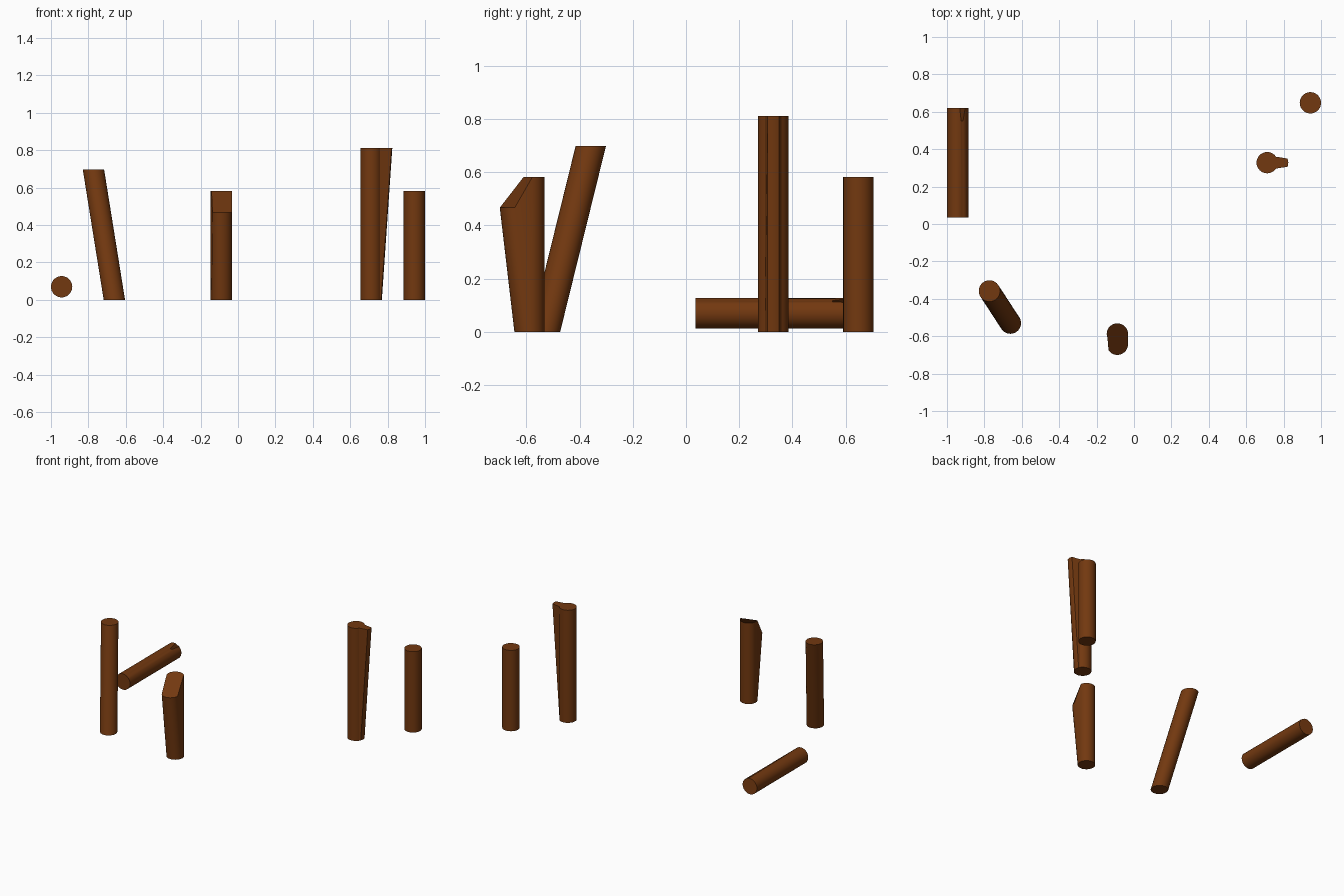
import bpy
import bmesh
import math
from mathutils import Vector

if "Cube" in bpy.data.objects:
    bpy.data.objects.remove(bpy.data.objects["Cube"])

SIDES = 32
RADIUS = 0.057

brown = bpy.data.materials.new("bark_brown")
brown.diffuse_color = (0.17, 0.04, 0.005, 1)
brown.use_nodes = True
brown.node_tree.nodes["Principled BSDF"].inputs["Base Color"].default_value = brown.diffuse_color


def post(name, base, top, axis="Z", push=None, span=(0, 0)):
    """Round post from base to top; end vertices inside the angle span get pushed."""
    bm = bmesh.new()
    rings = []
    for centre, is_top in ((base, False), (top, True)):
        ring = []
        for i in range(SIDES):
            deg = 360 * i / SIDES
            a = math.radians(deg)
            u, v = RADIUS * math.cos(a), RADIUS * math.sin(a)
            offset = Vector((u, v, 0)) if axis == "Z" else Vector((u, 0, v))
            co = Vector(centre) + offset
            if is_top and push and (deg - span[0]) % 360 <= span[1] - span[0]:
                co += Vector(push)
            ring.append(bm.verts.new(co))
        rings.append(ring)
    low, high = rings
    for i in range(SIDES):
        j = (i + 1) % SIDES
        bm.faces.new((low[i], low[j], high[j], high[i]))
    bm.faces.new(low[::-1])
    bm.faces.new(high)
    bmesh.ops.recalc_face_normals(bm, faces=bm.faces)
    mesh = bpy.data.meshes.new(name)
    bm.to_mesh(mesh)
    bm.free()
    mesh.materials.append(brown)
    obj = bpy.data.objects.new(name, mesh)
    bpy.context.collection.objects.link(obj)
    bpy.ops.object.select_all(action="DESELECT")
    obj.select_set(True)
    bpy.context.view_layer.objects.active = obj
    bpy.ops.object.shade_smooth_by_angle(angle=math.radians(30))
    return obj


# Log lying on its side, with a small nick at the far end
post("fallen_log", (-0.943, 0.035, 0.07), (-0.943, 0.62, 0.07), axis="Y",
     push=(-0.003, -0.07, -0.005), span=(50, 70))

# Leaning post with level ends
post("leaning_post", (-0.661, -0.53, 0), (-0.773, -0.358, 0.698))

# Post whose front top edge is bent forward and down
post("chipped_post", (-0.089, -0.588, 0), (-0.089, -0.588, 0.583),
     push=(0, -0.055, -0.115), span=(212, 360))

# Tall post with a rib flaring out to the right
post("ribbed_post", (0.712, 0.328, 0), (0.712, 0.328, 0.812),
     push=(0.056, 0, 0), span=(-28, 28))

# Plain upright post
post("plain_post", (0.943, 0.648, 0), (0.943, 0.648, 0.583))
